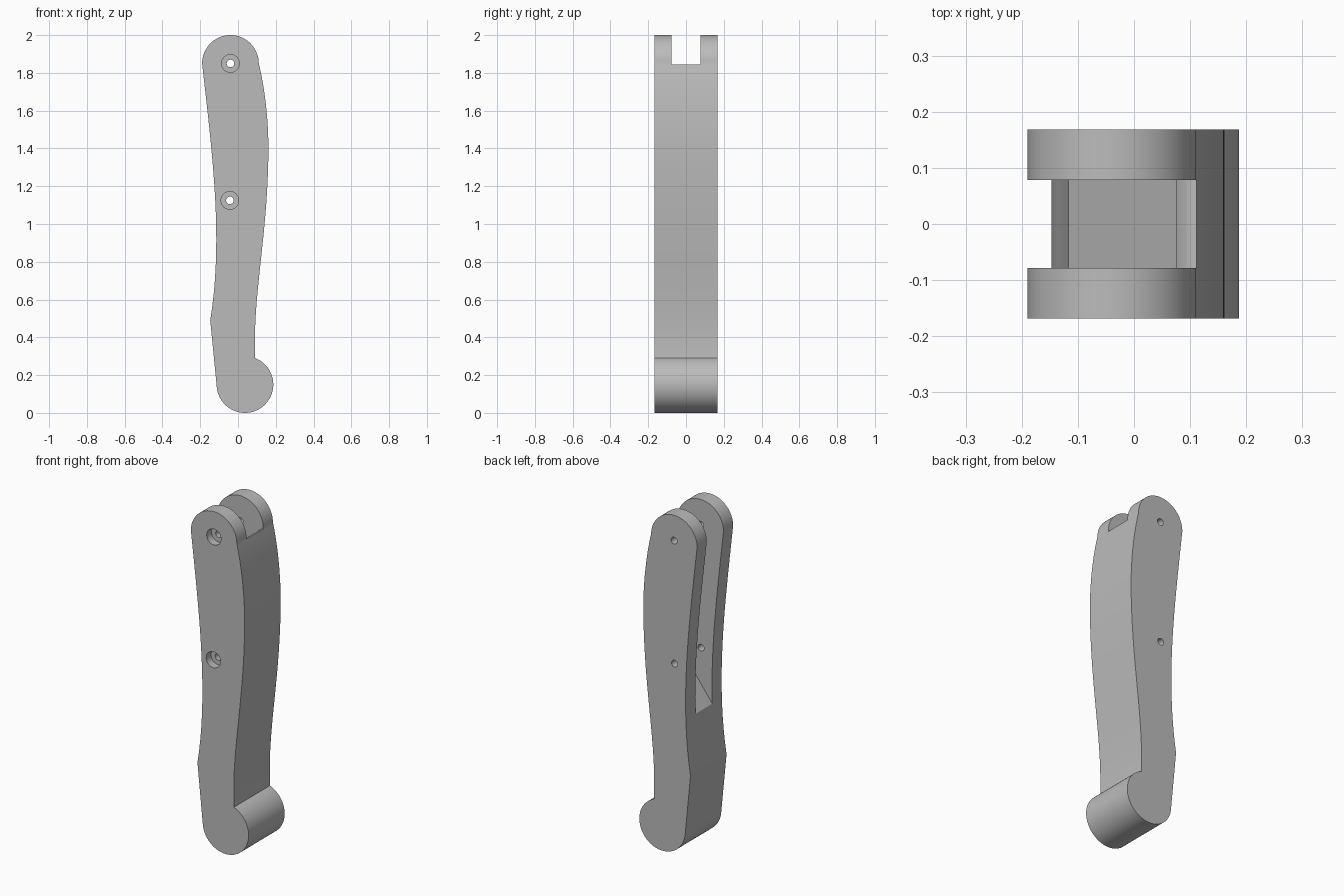
import bpy, bmesh, math
from mathutils import Vector
from mathutils.geometry import interpolate_bezier

cube = bpy.data.objects.get("Cube")
if cube:
    bpy.data.objects.remove(cube, do_unlink=True)

HALF_DEPTH = 0.168
SLOT_HALF = 0.078
HOLES = [(-0.04, 1.85), (-0.043, 1.125)]

grey = bpy.data.materials.new("plain grey")
grey.use_nodes = True
grey.diffuse_color = (0.5, 0.5, 0.5, 1)
grey.node_tree.nodes["Principled BSDF"].inputs["Base Color"].default_value = (0.5, 0.5, 0.5, 1)


def curve(a, b, c, d, n=20):
    """Bezier from a to d with handles b and c."""
    return [(p.x, p.y) for p in interpolate_bezier(Vector(a), Vector(b), Vector(c), Vector(d), n)]


def arc(cx, cz, r, start, end, n=32):
    """Arc in the xz plane, angles in degrees."""
    angles = [math.radians(start + (end - start) * i / n) for i in range(n + 1)]
    return [(cx + r * math.cos(t), cz + r * math.sin(t)) for t in angles]


def prism(name, outline, y0, y1):
    """Extrude an xz outline from y0 to y1."""
    bm = bmesh.new()
    clean = [p for i, p in enumerate(outline)
             if (Vector(p) - Vector(outline[i - 1])).length > 1e-4]
    face = bm.faces.new([bm.verts.new((x, y0, z)) for x, z in clean])
    out = bmesh.ops.extrude_face_region(bm, geom=[face])
    verts = [g for g in out["geom"] if isinstance(g, bmesh.types.BMVert)]
    bmesh.ops.translate(bm, verts=verts, vec=(0, y1 - y0, 0))
    bmesh.ops.recalc_face_normals(bm, faces=bm.faces)
    mesh = bpy.data.meshes.new(name)
    bm.to_mesh(mesh)
    bm.free()
    mesh.materials.append(grey)
    obj = bpy.data.objects.new(name, mesh)
    bpy.context.collection.objects.link(obj)
    return obj


# Handle body: round top, swept sides, round hook at the foot
outline = arc(-0.04, 1.85, 0.15, 0, 180)
outline += curve((-0.19, 1.85), (-0.14, 1.4), (-0.075, 0.93), (-0.147, 0.49))
outline += arc(0.037, 0.15, 0.15, 184, 429, 48)
outline += [(0.09, 0.295)]
outline += curve((0.09, 0.42), (0.095, 0.7), (0.16, 1.0), (0.161, 1.4))
outline += curve((0.161, 1.4), (0.161, 1.58), (0.135, 1.75), (0.11, 1.85))
body = prism("handle_body", outline, -HALF_DEPTH, HALF_DEPTH)

# Slot: sloped floor, curved inner wall, rounded lip, open at the top
slot = [(-0.3, 0.57), (-0.12, 0.81)]
slot += curve((0.09, 1.09), (0.115, 1.3), (0.105, 1.6), (0.075, 1.815))
slot += curve((0.075, 1.815), (0.083, 1.83), (0.095, 1.845), (0.115, 1.845), 8)
slot += [(0.3, 1.845), (0.3, 2.2), (-0.3, 2.2)]
cutters = [prism("slot_cutter", slot, -SLOT_HALF, SLOT_HALF)]

# Pin holes with a wide recess on the front
for x, z in HOLES:
    cutters.append(prism("pin_hole_cutter", arc(x, z, 0.02, 0, 360, 24), -0.3, 0.3))
    cutters.append(prism("recess_cutter", arc(x, z, 0.047, 0, 360, 32), -0.3, -HALF_DEPTH + 0.045))

for cutter in cutters:
    cutter.hide_render = True
    mod = body.modifiers.new(cutter.name, "BOOLEAN")
    mod.operation = "DIFFERENCE"
    mod.solver = "EXACT"
    mod.object = cutter

# Apply the cuts and remove the cutters
depsgraph = bpy.context.evaluated_depsgraph_get()
cut_mesh = bpy.data.meshes.new_from_object(body.evaluated_get(depsgraph))
body.modifiers.clear()
body.data = cut_mesh
for cutter in cutters:
    bpy.data.objects.remove(cutter, do_unlink=True)

bpy.ops.object.select_all(action="DESELECT")
body.select_set(True)
bpy.context.view_layer.objects.active = body
bpy.ops.object.shade_smooth_by_angle(angle=math.radians(20))
